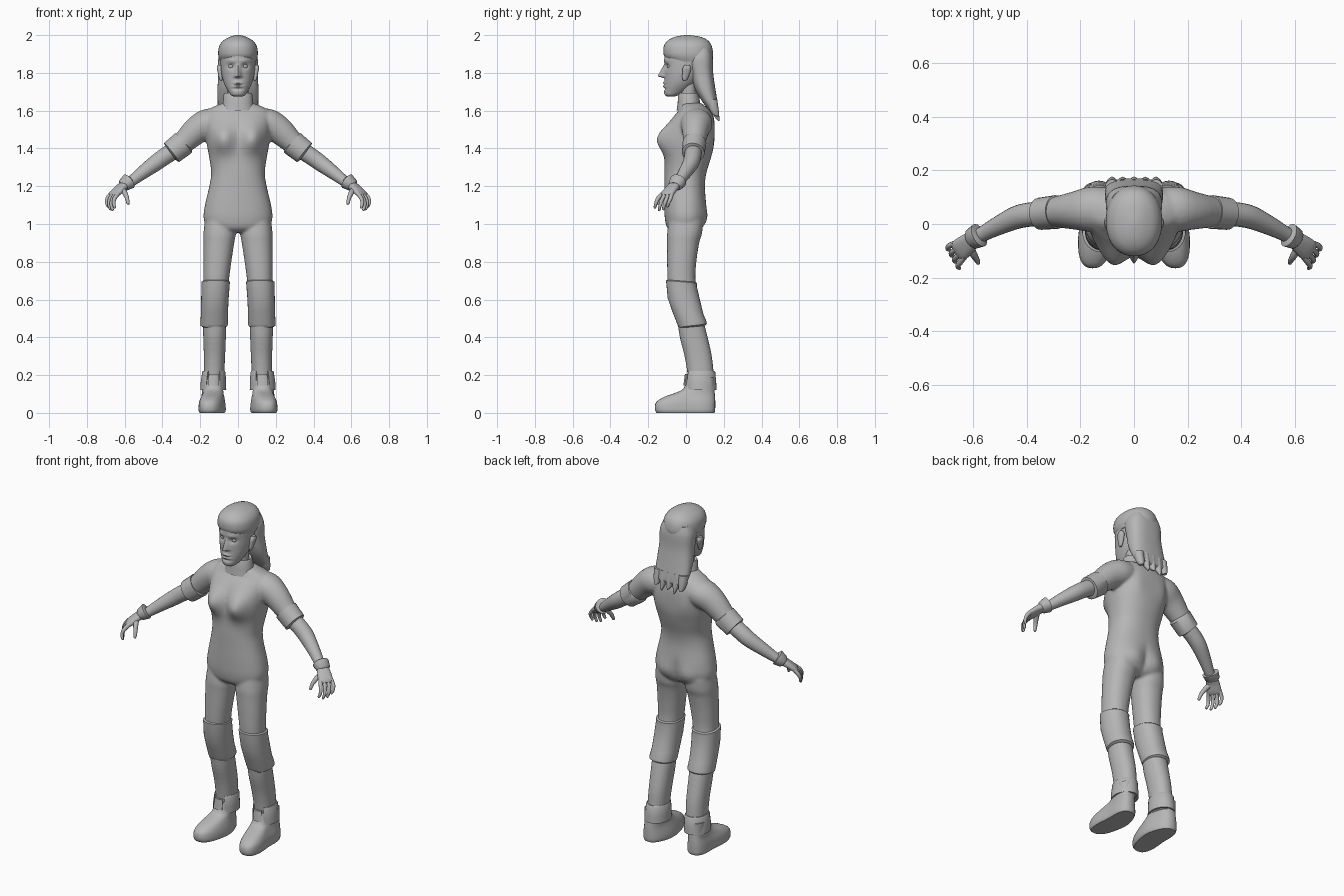
import bpy, bmesh, math
from mathutils import Vector

grey = bpy.data.materials.new("plain grey")
grey.diffuse_color = (0.47, 0.47, 0.47, 1)


# ---------- helpers ----------
def spline(rows, n):
    """Catmull-Rom through rows of numbers, n steps per span."""
    out = []
    for i in range(len(rows) - 1):
        p = [rows[max(0, min(len(rows) - 1, i + k))] for k in (-1, 0, 1, 2)]
        for s in range(n):
            t = s / n
            out.append([0.5 * (2 * b + (c - a) * t + (2 * a - 5 * b + 4 * c - d) * t * t
                               + (3 * b - a - 3 * c + d) * t ** 3) for a, b, c, d in zip(*p)])
    return out + [list(rows[-1])]


def ellipse(c, u, v, seg, e):
    ring = []
    for i in range(seg):
        a = 2 * math.pi * i / seg
        co, si = math.cos(a), math.sin(a)
        ring.append(c + u * math.copysign(abs(co) ** (2 / e), co)
                    + v * math.copysign(abs(si) ** (2 / e), si))
    return ring


def stack(rows, n=4, seg=32, e=2.2):
    """Level rings from rows (z, x0, x1, y_front, y_back)."""
    return [ellipse(Vector(((x0 + x1) / 2, (y0 + y1) / 2, z)), Vector(((x1 - x0) / 2, 0, 0)),
                    Vector((0, (y1 - y0) / 2, 0)), seg, e) for z, x0, x1, y0, y1 in spline(rows, n)]


def sym(rows):
    return [(z, -w, w, y0, y1) for z, w, y0, y1 in rows]


def pipe(rows, n=4, seg=20, e=2):
    """Rings square to a path with rows (x, y, z, side radius, up radius)."""
    pts, rings = spline(rows, n), []
    for i, p in enumerate(pts):
        t = Vector(pts[min(i + 1, len(pts) - 1)][:3]) - Vector(pts[max(i - 1, 0)][:3])
        t.normalize()
        side = t.cross(Vector((0, 0, 1)))
        side = side.normalized() if side.length > 0.05 else Vector((-0.6, -0.8, 0))
        rings.append(ellipse(Vector(p[:3]), side * p[3], side.cross(t) * p[4], seg, e))
    return rings


def flap(rows, a0, a1, thick=0.01, seg=24):
    """Part of a level band between two angles, with thickness."""
    rings = []
    for z, x0, x1, y0, y1 in rows:
        arc = [math.radians(a0 + (a1 - a0) * i / seg) for i in range(seg + 1)]
        def at(a, d):
            return Vector(((x0 + x1) / 2 + math.cos(a) * ((x1 - x0) / 2 - d),
                           (y0 + y1) / 2 + math.sin(a) * ((y1 - y0) / 2 - d), z))
        rings.append([at(a, 0) for a in arc] + [at(a, thick) for a in reversed(arc)])
    return rings


def both(tubes):
    return tubes + [[[Vector((-p.x, p.y, p.z)) for p in r] for r in t] for t in tubes]


def build(name, tubes, fn=None):
    bm = bmesh.new()
    for rings in tubes:
        vs = [[bm.verts.new(fn(p) if fn else p) for p in r] for r in rings]
        m = len(vs[0])
        for a, b in zip(vs, vs[1:]):
            for i in range(m):
                bm.faces.new((a[i], a[(i + 1) % m], b[(i + 1) % m], b[i]))
        bm.faces.new(vs[0])
        bm.faces.new(vs[-1])
    bmesh.ops.recalc_face_normals(bm, faces=bm.faces)
    me = bpy.data.meshes.new(name)
    bm.to_mesh(me)
    bm.free()
    me.materials.append(grey)
    ob = bpy.data.objects.new(name, me)
    bpy.context.collection.objects.link(ob)
    return ob


def bump(a, b, s):
    return math.exp(-((a - b) / s) ** 2)


# ---------- suit: torso, legs and sleeves fused into one skin ----------
def torso_shape(p):
    q, x = p.copy(), abs(p.x)
    if p.y < 0:
        q.y -= 0.058 * bump(x, 0.08, 0.06) * bump(p.z, 1.45, 0.075) * min(1, -p.y / 0.05)
    else:
        w = min(1, p.y / 0.06)
        q.y += w * (0.012 * bump(x, 0.08, 0.05) * bump(p.z, 1.03, 0.06)
                    + 0.008 * bump(x, 0.09, 0.04) * bump(p.z, 1.47, 0.07)
                    - 0.012 * bump(x, 0, 0.025) * bump(p.z, 1.03, 0.08))
    return q


torso = stack(sym([(.955, .11, -.07, .05), (.98, .16, -.1, .085), (1.03, .182, -.112, .106),
                   (1.1, .175, -.115, .108), (1.2, .152, -.115, .1), (1.27, .142, -.115, .108),
                   (1.35, .152, -.112, .132), (1.42, .165, -.11, .148), (1.5, .175, -.098, .152),
                   (1.56, .18, -.07, .148), (1.6, .165, -.04, .13), (1.625, .12, -.03, .1),
                   (1.64, .08, -.03, .085)]), 5, 48, 2.3)
torso = [[torso_shape(p) for p in r] for r in torso]
leg = stack([(1.02, .02, .175, -.09, .09), (.95, .012, .183, -.1, .085), (.9, .02, .183, -.1, .07),
             (.8, .035, .184, -.1, .055), (.7, .048, .184, -.098, .05), (.6, .055, .188, -.088, .068),
             (.5, .06, .187, -.05, .09), (.4, .064, .184, -.033, .115), (.3, .068, .181, -.008, .137),
             (.2, .073, .181, .008, .147), (.12, .075, .181, .01, .147)])
sleeve = pipe([(.1, .055, 1.54, .08, .07), (.16, .055, 1.53, .085, .08), (.22, .05, 1.495, .072, .074),
               (.29, .045, 1.43, .058, .06), (.34, .04, 1.387, .052, .052)])
suit = build("body_suit", [torso] + both([leg, sleeve]))
rm = suit.modifiers.new("fuse", 'REMESH')
rm.mode, rm.voxel_size, rm.use_smooth_shade = 'VOXEL', 0.008, True
sm = suit.modifiers.new("soften", 'SMOOTH')
sm.factor, sm.iterations = 0.5, 5

# ---------- bands on the clothes ----------
build("sleeve_cuffs", both([pipe([(.285, .045, 1.432, .056, .06), (.288, .045, 1.429, .063, .068),
                                  (.352, .038, 1.378, .06, .064), (.356, .038, 1.375, .045, .047)], 1, 24)]))
build("knee_pads", both([stack([(.697, .05, .184, -.098, .052), (.692, .043, .193, -.106, .058),
                                (.675, .044, .193, -.104, .057), (.6, .05, .195, -.097, .075),
                                (.53, .053, .196, -.072, .092), (.475, .053, .199, -.046, .107),
                                (.458, .055, .198, -.04, .11), (.45, .066, .184, -.03, .1)], 1)]),
      lambda p: p + Vector((0, 0, .012 * (p.y / .1) if p.z < .5 else -.008 * p.y / .1)))
build("collar", [stack(sym([(1.6, .09, -.05, .09), (1.64, .08, -.044, .075), (1.685, .076, -.042, .068),
                            (1.693, .072, -.038, .064), (1.685, .06, -.03, .055)]), 1)])

# ---------- boots ----------
def splay(p):
    return p + Vector((math.copysign(-.13 * (p.y - .02), p.x), 0, 0))


build("boots", both([stack([(0, .068, .195, -.155, .15), (.012, .062, .2, -.163, .154), (.035, .062, .2, -.165, .155),
                            (.06, .066, .197, -.155, .155), (.085, .072, .19, -.115, .154),
                            (.105, .075, .185, -.06, .152), (.13, .075, .183, -.012, .15),
                            (.19, .073, .183, .004, .15)], 3, 32, 2.5)]), splay)
cuff = [(.122, .062, .2, -.006, .162), (.16, .063, .198, -.006, .16), (.215, .066, .19, -.002, .155),
        (.222, .07, .186, .002, .15)]
front = [(.145, .062, .2, -.014, .16), (.205, .066, .19, -.006, .155)]
build("boot_cuffs", both([flap(cuff, -58, 238), flap(front, -115, -65, .012, 8)]))

# ---------- arms and hands ----------
build("forearms", both([pipe([(.33, .04, 1.395, .045, .046), (.39, .035, 1.356, .045, .045),
                              (.44, .024, 1.32, .043, .043), (.51, -.008, 1.268, .035, .035),
                              (.57, -.04, 1.222, .028, .027), (.61, -.062, 1.198, .028, .022)])]))
build("glove_cuffs", both([pipe([(.575, -.04, 1.228, .034, .032), (.578, -.042, 1.226, .046, .043),
                                 (.605, -.056, 1.206, .04, .034), (.612, -.06, 1.2, .03, .024)], 1)]))
hand = [pipe([(.595, -.053, 1.21, .03, .024), (.62, -.072, 1.192, .037, .02), (.65, -.097, 1.163, .041, .017),
              (.662, -.106, 1.15, .034, .01)], 4, 20, 2.4)]
for i, length in enumerate((.85, 1, .95, .78)):        # index to little finger
    s = .031 - .0205 * i
    x, y, z = .652 - .6 * s, -.098 - .8 * s, 1.162
    b = (1 - i) * .006
    hand.append(pipe([(x, y, z, .011, .012), (x + .02, y - .02 - b, z - .032 * length, .0105, .011),
                      (x + .025, y - .03 - b, z - .062 * length, .009, .009),
                      (x + .018, y - .036 - b, z - .088 * length, .007, .007),
                      (x + .016, y - .037 - b, z - .092 * length, .002, .002)], 3, 10))
hand.append(pipe([(.615, -.08, 1.19, .015, .015), (.6, -.112, 1.165, .014, .014), (.588, -.132, 1.138, .011, .011),
                  (.582, -.145, 1.108, .008, .008), (.582, -.147, 1.103, .002, .002)], 3, 10))
build("hands", both(hand))

# ---------- head ----------
def face_shape(p):
    q, x, z = p.copy(), abs(p.x), p.z
    if p.y < -.03:
        t = (1.85 - z) / .068                              # nose ridge from brow to tip
        ridge = t if 0 <= t <= 1 else max(0, 1 - (t - 1) / .16) if t > 1 else 0
        q.y -= .036 * ridge * bump(x, 0, .009 + .007 * max(0, min(1, t)))
        q.y += .014 * bump(x, .036, .018) * bump(z, 1.835, .014)       # eye sockets
        q.y -= .005 * bump(x, .035, .03) * bump(z, 1.863, .012)        # brows
        q.y -= .008 * bump(x, 0, .022) * (bump(z, 1.746, .008) + bump(z, 1.729, .008))  # lips
        q.y += .006 * bump(x, 0, .024) * bump(z, 1.7375, .004)         # mouth line
        q.y += .006 * bump(x, 0, .03) * bump(z, 1.715, .008)
    return q


build("head", [stack(sym([(1.675, .025, -.1, -.06), (1.685, .04, -.113, -.03), (1.705, .053, -.117, .01),
                          (1.73, .067, -.115, .04), (1.76, .079, -.114, .07), (1.8, .088, -.114, .1),
                          (1.85, .092, -.114, .115), (1.9, .092, -.114, .12), (1.94, .085, -.105, .115),
                          (1.97, .06, -.075, .09)]), 9, 80, 2.1)], face_shape)
build("neck", [stack(sym([(1.6, .058, -.03, .06), (1.68, .055, -.03, .055), (1.78, .058, -.04, .06)]))])
build("eyes", both([stack([(1.835 - .015 * math.cos(a), .036 - .017 * math.sin(a), .036 + .017 * math.sin(a),
                            -.084 - .016 * math.sin(a), -.084 + .016 * math.sin(a))
                           for a in [.05 + i * .38 for i in range(9)]], 1, 16, 2)]))
build("ears", both([stack([(1.757, .084, .093, -.014, .0), (1.77, .082, .1, -.02, .01),
                           (1.8, .082, .107, -.02, .022), (1.825, .082, .112, -.018, .028),
                           (1.842, .085, .108, -.008, .02)], 3, 14)]))

# ---------- hair: cap, long back fall and pointed locks ----------
build("hair_cap", [stack(sym([(1.86, .095, -.09, .138), (1.885, .103, -.113, .142), (1.91, .105, -.12, .143),
                              (1.945, .098, -.116, .135), (1.972, .077, -.095, .116), (1.99, .045, -.06, .08),
                              (1.998, .02, -.02, .035), (2.0, .004, 0, .01)]), 4, 40)])
build("hair_fall", [stack(sym([(1.93, .085, .02, .13), (1.88, .104, .005, .142), (1.8, .104, .022, .144),
                               (1.72, .108, .045, .155), (1.65, .107, .085, .166), (1.61, .098, .115, .17),
                               (1.595, .085, .13, .165)]), 4, 40, 2.6)])
locks = []
for x, tip in ((-.082, 1.57), (-.042, 1.545), (0, 1.56), (.042, 1.545), (.082, 1.57)):
    locks.append(stack([(1.66, x - .026, x + .026, .11, .166), (1.61, x - .024, x + .024, .122, .173),
                        (1.575, x - .014, x + .014, .145, .176), (tip, x - .002, x + .002, .17, .177)], 4, 14, 2))
build("hair_locks", locks)

# ---------- shading ----------
bpy.ops.object.select_all(action='DESELECT')
for ob in bpy.context.collection.objects:
    if ob is not suit and ob.name != suit.name:
        ob.select_set(True)
        bpy.context.view_layer.objects.active = ob
bpy.ops.object.shade_smooth_by_angle(angle=math.radians(40))
